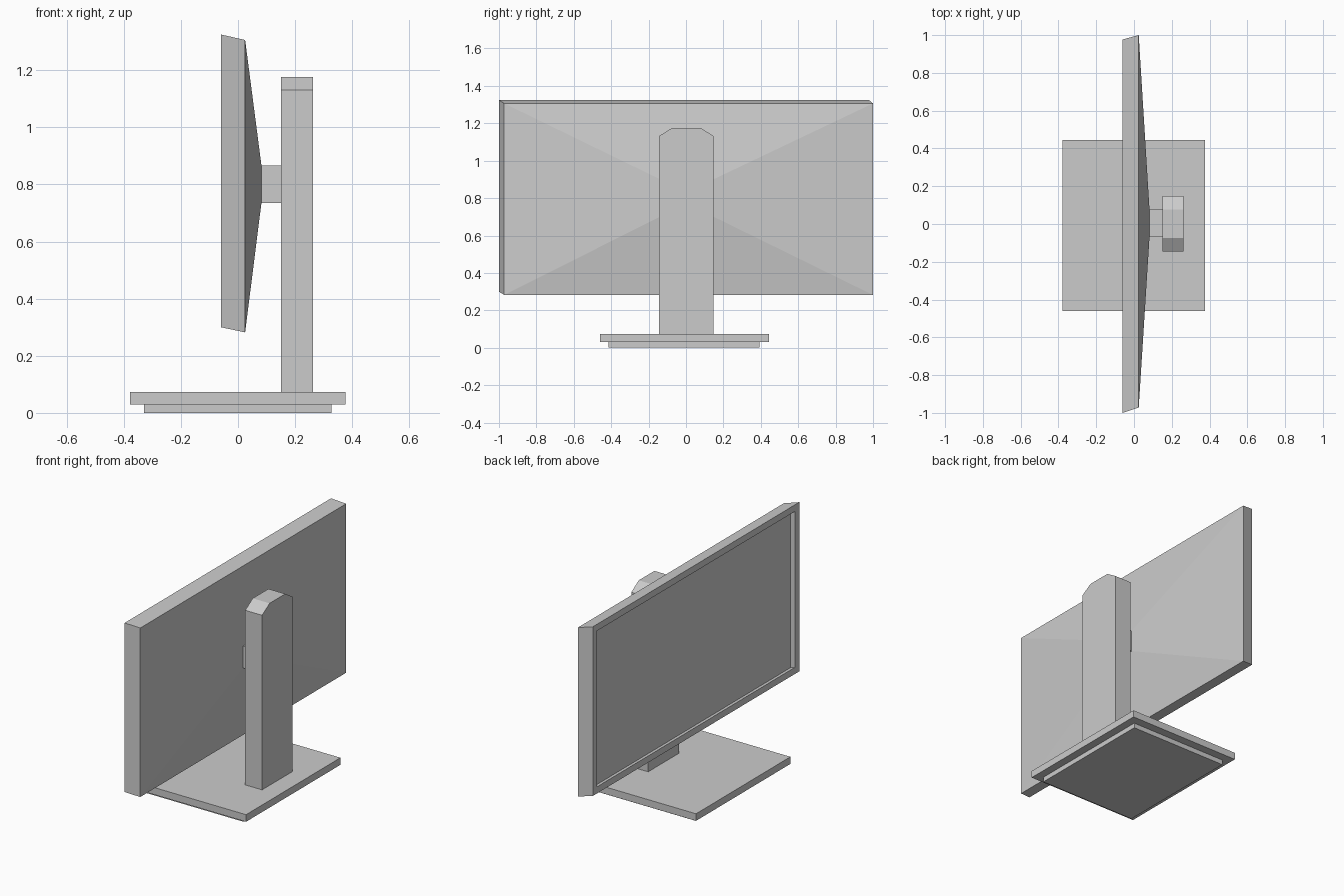
import bpy, bmesh

if "Cube" in bpy.data.objects:
    bpy.data.objects.remove(bpy.data.objects["Cube"])


def finish(name, bm):
    bmesh.ops.recalc_face_normals(bm, faces=bm.faces)
    mesh = bpy.data.meshes.new(name)
    bm.to_mesh(mesh)
    bm.free()
    obj = bpy.data.objects.new(name, mesh)
    bpy.context.collection.objects.link(obj)
    return obj


def loft(name, rings):
    """Join point rings with quads and cap both ends."""
    bm = bmesh.new()
    loops = [[bm.verts.new(p) for p in ring] for ring in rings]
    n = len(loops[0])
    for a, b in zip(loops, loops[1:]):
        for i in range(n):
            j = (i + 1) % n
            bm.faces.new((a[i], a[j], b[j], b[i]))
    bm.faces.new(loops[0])
    bm.faces.new(loops[-1])
    return finish(name, bm)


def rect(x, y0, y1, z0, z1):
    return [(x, y0, z0), (x, y1, z0), (x, y1, z1), (x, y0, z1)]


def box(name, x0, x1, y0, y1, z0, z1):
    return loft(name, [rect(x0, y0, y1, z0, z1), rect(x1, y0, y1, z0, z1)])


# Display: recessed panel, bezel, skewed casing, tapered back
loft("display_housing", [
    rect(-0.035, -0.953, 0.944, 0.334, 1.279),
    rect(-0.06, -0.96, 0.937, 0.34, 1.285),
    rect(-0.06, -1.0, 0.977, 0.30, 1.325),
    rect(0.025, -0.972, 1.0, 0.282, 1.306),
    rect(0.082, -0.07, 0.077, 0.735, 0.867),
])

# Mount joining the display to the column
box("mount_neck", 0.082, 0.152, -0.07, 0.077, 0.735, 0.867)

# Column with clipped top corners
profile = [(-0.145, 0.073), (0.148, 0.073), (0.148, 1.131),
           (0.077, 1.176), (-0.073, 1.176), (-0.145, 1.131)]
loft("stand_column", [[(x, y, z) for y, z in profile] for x in (0.15, 0.263)])

# Base plate and smaller foot pad below it
box("base_plate", -0.378, 0.376, -0.46, 0.444, 0.03, 0.073)
box("foot_pad", -0.329, 0.327, -0.415, 0.392, 0.0, 0.03)
